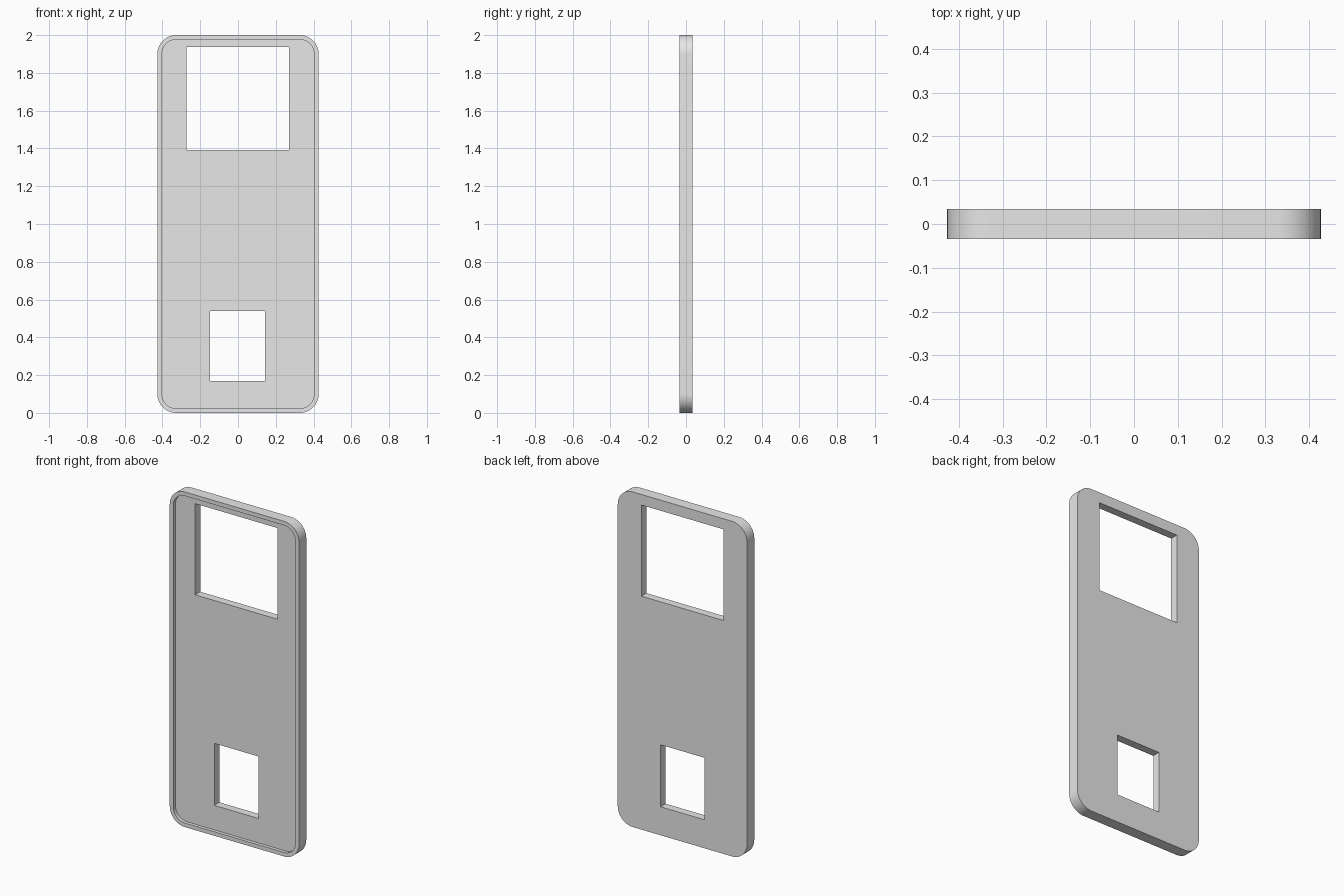
import bpy
import bmesh
from math import cos, sin, pi, radians

if "Cube" in bpy.data.objects:
    bpy.data.objects.remove(bpy.data.objects["Cube"], do_unlink=True)

HALF_WIDTH, HEIGHT, HALF_DEPTH = 0.427, 2.0, 0.034
RADIUS, RIM, RECESS = 0.1, 0.024, 0.02

grey = bpy.data.materials.new("plain grey")
grey.use_nodes = True
grey.diffuse_color = (0.8, 0.8, 0.8, 1)
grey.node_tree.nodes["Principled BSDF"].inputs["Base Color"].default_value = (0.8, 0.8, 0.8, 1)


def slab(name, x0, x1, z0, z1, y0, y1, radius=0, steps=16):
    """Upright slab with an optionally rounded outline, extruded along y."""
    outline = []
    corners = [(x1, z1, -1, -1), (x0, z1, 1, -1), (x0, z0, 1, 1), (x1, z0, -1, 1)]
    for i, (x, z, sx, sz) in enumerate(corners):
        if not radius:
            outline.append((x, z))
            continue
        for k in range(steps + 1):
            a = (i + k / steps) * pi / 2
            outline.append((x + radius * (sx + cos(a)), z + radius * (sz + sin(a))))
    bm = bmesh.new()
    face = bm.faces.new([bm.verts.new((x, y0, z)) for x, z in outline])
    extruded = bmesh.ops.extrude_face_region(bm, geom=[face])["geom"]
    moved = [v for v in extruded if isinstance(v, bmesh.types.BMVert)]
    bmesh.ops.translate(bm, verts=moved, vec=(0, y1 - y0, 0))
    bmesh.ops.recalc_face_normals(bm, faces=bm.faces)
    mesh = bpy.data.meshes.new(name)
    bm.to_mesh(mesh)
    bm.free()
    mesh.materials.append(grey)
    obj = bpy.data.objects.new(name, mesh)
    bpy.context.collection.objects.link(obj)
    return obj


# Rounded back plate
panel = slab("cover_panel", -HALF_WIDTH, HALF_WIDTH, 0, HEIGHT,
             -HALF_DEPTH, HALF_DEPTH, RADIUS)

# Shallow front recess that leaves a thin rim, and the two openings
inner = HALF_WIDTH - RIM
cutters = [
    slab("recess_cutter", -inner, inner, RIM, HEIGHT - RIM,
         -0.1, RECESS - HALF_DEPTH, RADIUS - RIM),
    slab("upper_opening_cutter", -0.273, 0.271, 1.393, 1.937, -0.2, 0.2),
    slab("lower_opening_cutter", -0.147, 0.144, 0.17, 0.54, -0.2, 0.2),
]

bpy.ops.object.select_all(action='DESELECT')
panel.select_set(True)
bpy.context.view_layer.objects.active = panel
for cutter in cutters:
    cutter.hide_render = True
    mod = panel.modifiers.new(cutter.name, 'BOOLEAN')
    mod.operation = 'DIFFERENCE'
    mod.solver = 'EXACT'
    mod.object = cutter
    bpy.ops.object.modifier_apply(modifier=mod.name)
    bpy.data.objects.remove(cutter, do_unlink=True)

# Smooth corners, crisp edges
bpy.ops.object.shade_smooth_by_angle(angle=radians(30))
